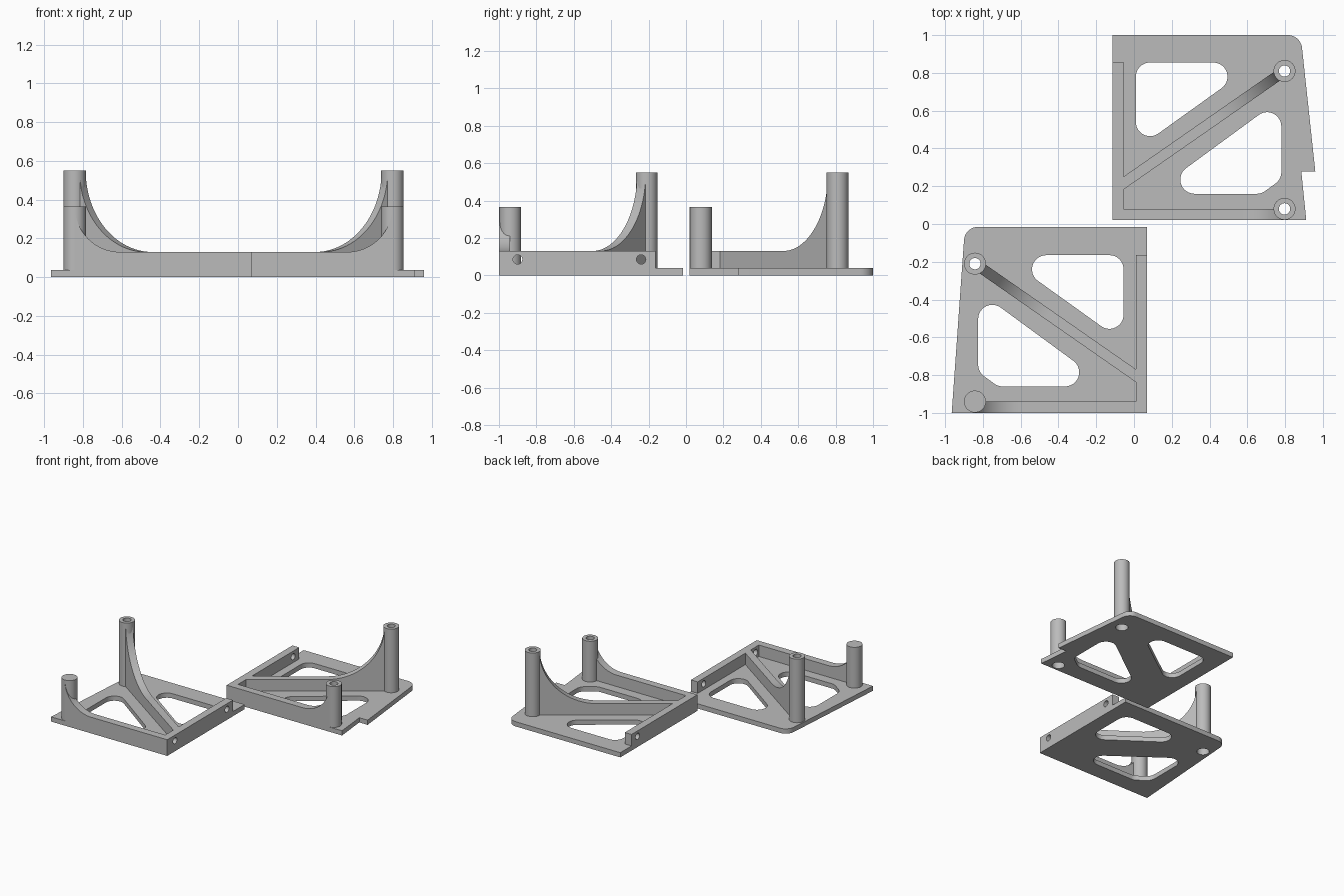
import bpy, bmesh, math
from mathutils import Matrix, Vector

cube = bpy.data.objects.get("Cube")
if cube:
    bpy.data.objects.remove(cube)

GREY = bpy.data.materials.new("light_grey")
GREY.use_nodes = True
GREY.diffuse_color = (0.5, 0.5, 0.5, 1)
GREY.node_tree.nodes["Principled BSDF"].inputs["Base Color"].default_value = (0.5, 0.5, 0.5, 1)

PLATE, RAIL = 0.038, 0.13          # plate and rail heights
X0, Y0, WALL = -0.115, 0.02, 0.06  # inner corner and wall thickness
POST_X, TALL_Y, SHORT_Y = 0.797, 0.81, 0.08
TALL, SHORT, POST_R = 0.55, 0.366, 0.058


def arc(cx, cy, r, a0, a1, n=12):
    angles = [math.radians(a0 + (a1 - a0) * i / n) for i in range(n + 1)]
    return [(cx + r * math.cos(a), cy + r * math.sin(a)) for a in angles]


def circle(x, y, r, n=40):
    return arc(x, y, r, 0, 360, n)[:-1]


def rounded(centres, r):
    """Outline around circles placed at counter-clockwise corner centres."""
    pts = []
    n = len(centres)
    for i, c in enumerate(centres):
        p, q = centres[i - 1], centres[(i + 1) % n]
        a0 = math.degrees(math.atan2(c[1] - p[1], c[0] - p[0])) - 90
        a1 = math.degrees(math.atan2(q[1] - c[1], q[0] - c[0])) - 90
        pts += arc(*c, r, a0, a0 + (a1 - a0) % 360)
    return pts


def rect(x0, y0, x1, y1):
    return [(x0, y0), (x1, y0), (x1, y1), (x0, y1)]


def frame(origin, u, v, w):
    m = Matrix((u, v, w)).transposed().to_4x4()
    m.translation = Vector(origin)
    return m


def prism(name, pts, low, high, place):
    """Extrude a profile from low to high, then place it."""
    bm = bmesh.new()
    face = bm.faces.new([bm.verts.new((x, y, low)) for x, y in pts])
    new = bmesh.ops.extrude_face_region(bm, geom=[face])["geom"]
    bmesh.ops.translate(bm, vec=(0, 0, high - low),
                        verts=[g for g in new if isinstance(g, bmesh.types.BMVert)])
    bm.transform(place)
    bmesh.ops.recalc_face_normals(bm, faces=bm.faces)
    mesh = bpy.data.meshes.new(name)
    bm.to_mesh(mesh)
    bm.free()
    mesh.materials.append(GREY)
    ob = bpy.data.objects.new(name, mesh)
    bpy.context.collection.objects.link(ob)
    return ob


def cut(ob, cutters):
    bpy.context.view_layer.objects.active = ob
    for c in cutters:
        mod = ob.modifiers.new("cut", "BOOLEAN")
        mod.operation, mod.solver, mod.object = "DIFFERENCE", "EXACT", c
        bpy.ops.object.modifier_apply(modifier=mod.name)


def fillet_profile(start, r, top, length):
    """Rail that sweeps up in a concave arc towards a post at u = 0."""
    return ([(start, 0), (length, 0), (length, RAIL)]
            + arc(start + r, RAIL + r, r, 270, 180, 24) + [(start, top)])


def bracket(side, outline, place, nut_slots):
    parts, helpers = [], []

    def part(name, pts, low, high, local=Matrix()):
        ob = prism(f"{side}_{name}", pts, low, high, place @ local)
        parts.append(ob)
        return ob

    def cutter(pts, low, high, local=Matrix()):
        ob = prism("cutter", pts, low, high, place @ local)
        ob.hide_render = True
        helpers.append(ob)
        return ob

    # Screw bores, wider from below
    bores = []
    for y, h in ((TALL_Y, TALL), (SHORT_Y, SHORT)):
        bores += [cutter(circle(POST_X, y, 0.03), -0.1, h + 0.1),
                  cutter(circle(POST_X, y, 0.046), -0.1, h - 0.15)]

    # Base plate with two windows
    windows = [
        [(0.085, 0.54), (0.42, 0.78), (0.085, 0.78)],
        [(0.32, 0.235), (0.65, 0.235), (0.705, 0.275), (0.705, 0.517)],
    ]
    cut(part("base_plate", outline, 0, PLATE),
        [cutter(rounded(w, 0.075), -0.1, 0.1) for w in windows] + bores)

    # Hollow posts
    cut(part("tall_post", circle(POST_X, TALL_Y, POST_R), 0, TALL), bores[:2])
    cut(part("short_post", circle(POST_X, SHORT_Y, POST_R), 0, SHORT), bores[2:])

    # Side rail with bolt holes and optional nut slots
    along_x = frame((0, 0, 0), (0, 1, 0), (0, 0, 1), (1, 0, 0))
    holes = [cutter(circle(y, 0.085, 0.025, 24), X0 - 0.1, X0 + 0.1, along_x)
             for y in (0.12, 0.78)]
    if nut_slots:
        holes += [cutter(rect(X0 + 0.03, y, X0 + 0.1, y + 0.09), PLATE, 0.2)
                  for y in (0.081, 0.745)]
    cut(part("side_rail", rect(X0, Y0, X0 + WALL, 0.857), 0, RAIL), holes)

    # Front rail sweeping up into the short post
    along_y = frame((POST_X, Y0, 0), (-1, 0, 0), (0, 0, 1), (0, 1, 0))
    cut(part("front_rail",
             fillet_profile(0, SHORT - RAIL - 0.001, SHORT - 0.001, POST_X - X0 - 0.03),
             0, WALL, along_y), bores[2:])

    # Diagonal rib sweeping up into the tall post
    run = Vector((X0 + 0.043 - POST_X, 0.205 - TALL_Y, 0))
    u = run.normalized()
    diagonal = frame((POST_X, TALL_Y, 0), u, (0, 0, 1), u.cross(Vector((0, 0, 1))))
    part("diagonal_rib",
         fillet_profile(0.049, TALL - RAIL - 0.001, TALL - 0.001, run.length),
         -0.028, 0.028, diagonal)

    for h in helpers:
        bpy.data.objects.remove(h)
    bpy.ops.object.select_all(action="DESELECT")
    for ob in parts:
        ob.select_set(True)
    bpy.context.view_layer.objects.active = parts[0]
    bpy.ops.object.shade_smooth_by_angle(angle=math.radians(30))


# Bracket with a side tab
tabbed = [(X0, Y0), (0.912, Y0), (0.886, 0.277), (0.96, 0.277)] \
    + arc(0.815, 0.925, 0.075, 6, 90) + [(X0, 1.0)]
bracket("left", tabbed, Matrix(), False)

# Mirrored bracket with nut slots
plain = [(X0, Y0), (0.92, Y0)] + arc(0.78, 0.93, 0.075, 4, 90) + [(X0, 1.005)]
mirror = Matrix.Translation((-0.045, -1.02, 0)) @ Matrix.Diagonal((-1, 1, 1, 1))
bracket("right", plain, mirror, True)
